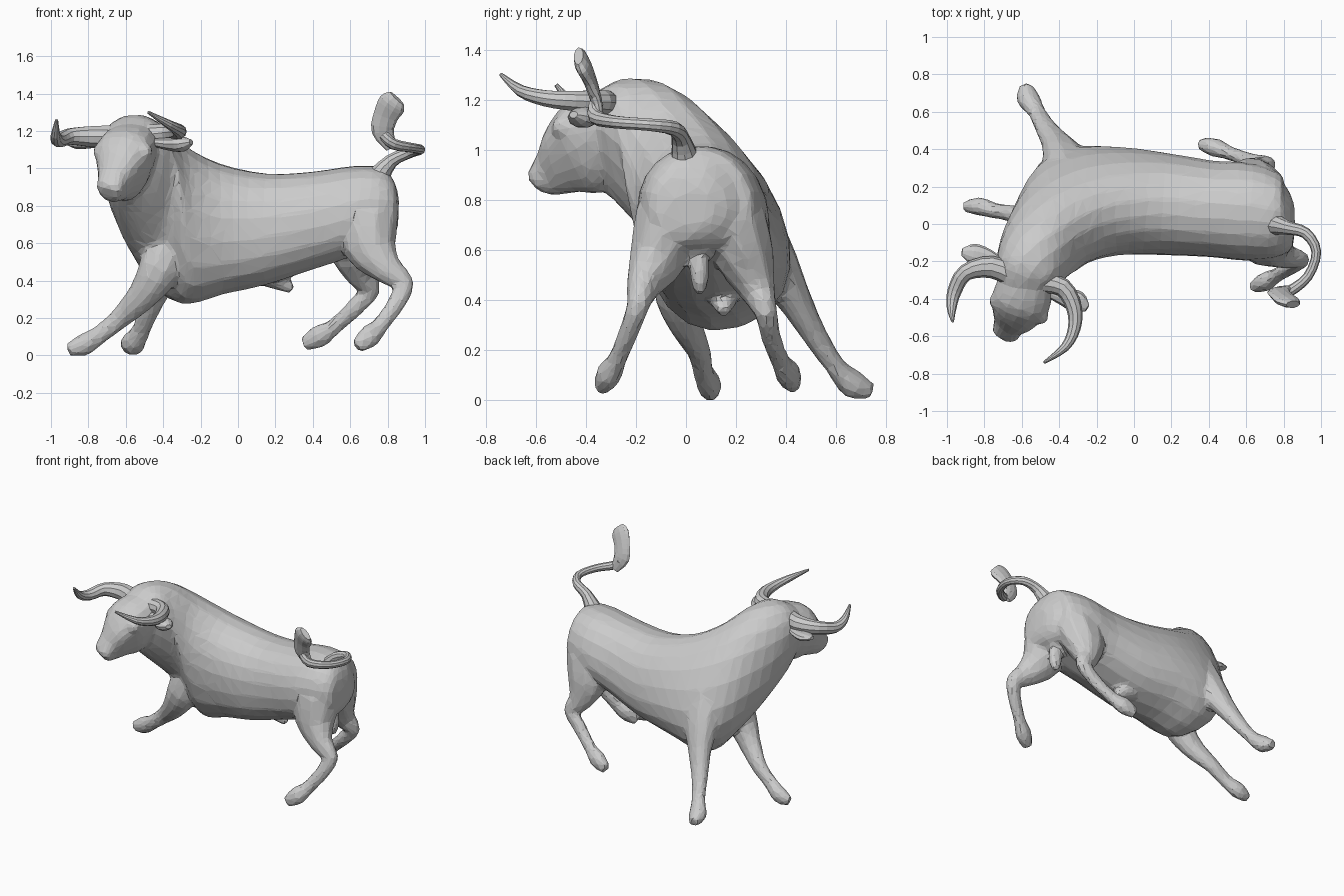
import bpy
import bmesh
import math
from mathutils import Vector

cube = bpy.data.objects.get("Cube")
if cube:
    bpy.data.objects.remove(cube, do_unlink=True)

# One plain stone grey for the whole sculpture
grey = bpy.data.materials.new("stone_grey")
grey.use_nodes = True
colour = (0.6, 0.6, 0.6, 1)
grey.diffuse_color = colour
grey.node_tree.nodes["Principled BSDF"].inputs["Base Color"].default_value = colour


def refine(rows, steps=3):
    """Smoothly interpolate rows of numbers (Catmull-Rom)."""
    rows = [Vector(row) for row in rows]
    last = len(rows) - 1
    result = []
    for i in range(last):
        a, b, c, d = (rows[min(max(i + k, 0), last)] for k in (-1, 0, 1, 2))
        for s in range(steps):
            t = s / steps
            result.append(b + (c - a) * (t / 2)
                          + (a * 2 - b * 5 + c * 4 - d) * (t * t / 2)
                          + (b * 3 - a - c * 3 + d) * (t ** 3 / 2))
    return result + [rows[last]]


def tangents(centres):
    last = len(centres) - 1
    return [(centres[min(i + 1, last)] - centres[max(i - 1, 0)]).normalized()
            for i in range(last + 1)]


def skin(bm, rings, sides, power=1.0):
    """Skin rings given as (centre, side vector, up vector, taper) and cap the ends."""
    def soft(value):
        return math.copysign(abs(value) ** power, value)

    loops = []
    for centre, side, up, taper in rings:
        loop = []
        for k in range(sides):
            angle = math.tau * k / sides
            across, height = soft(math.cos(angle)), soft(math.sin(angle))
            loop.append(bm.verts.new(centre + side * across * (1 + taper * height) + up * height))
        loops.append(loop)
    for low, high in zip(loops, loops[1:]):
        for k in range(sides):
            n = (k + 1) % sides
            bm.faces.new((low[k], low[n], high[n], high[k]))
    bm.faces.new(loops[0])
    bm.faces.new(loops[-1])


def ribs(bm, rows):
    """Loft sections given by a top point, a bottom point, a half width and a taper."""
    rows = refine(rows)
    tops = [Vector(r[0:3]) for r in rows]
    bottoms = [Vector(r[3:6]) for r in rows]
    centres = [(a + b) / 2 for a, b in zip(tops, bottoms)]
    rings = []
    for row, top, centre, along in zip(rows, tops, centres, tangents(centres)):
        up = top - centre
        rings.append((centre, up.cross(along).normalized() * row[6], up, row[7]))
    skin(bm, rings, 20, 0.9)


def tube(bm, rows, ref, flat=1.0):
    """Loft a tapering limb from rows of x, y, z, radius."""
    rows = refine(rows)
    centres = [Vector(r[0:3]) for r in rows]
    rings = []
    for row, centre, along in zip(rows, centres, tangents(centres)):
        side = along.cross(Vector(ref)).normalized()
        radius = max(row[3], 0.004)
        rings.append((centre, side * radius, side.cross(along) * radius * flat, 0))
    skin(bm, rings, 10)


def blob(bm, centre, radii):
    """Closed ellipsoid."""
    made = bmesh.ops.create_icosphere(bm, subdivisions=2, radius=1)["verts"]
    bmesh.ops.scale(bm, vec=radii, verts=made)
    bmesh.ops.translate(bm, vec=centre, verts=made)


def finish(name, bm):
    bmesh.ops.recalc_face_normals(bm, faces=bm.faces)
    mesh = bpy.data.meshes.new(name)
    bm.to_mesh(mesh)
    bm.free()
    mesh.materials.append(grey)
    obj = bpy.data.objects.new(name, mesh)
    bpy.context.scene.collection.objects.link(obj)
    return obj


UP = (0, 0, 1)
SIDE = (0, 1, 0)
body = bmesh.new()

# Torso and neck, from the rump to the poll
ribs(body, [
    (.86, .03, .84, .855, .06, .7, .06, 0),
    (.835, .02, .93, .835, .06, .65, .15, -.1),
    (.77, 0, 1, .78, .07, .6, .22, -.1),
    (.62, .02, 1.01, .6, .1, .53, .26, -.1),
    (.4, .03, .98, .42, .12, .47, .255, -.1),
    (.15, .05, .97, .15, .15, .38, .27, -.12),
    (-.1, .02, 1.02, -.08, .2, .34, .28, -.14),
    (-.28, -.05, 1.12, -.28, .22, .29, .285, -.16),
    (-.4, -.13, 1.23, -.41, .17, .33, .27, -.12),
    (-.49, -.19, 1.28, -.51, .02, .5, .215, .14),
    (-.55, -.27, 1.28, -.59, -.19, .71, .18, .24),
    (-.6, -.34, 1.24, -.61, -.31, .82, .13, .3),
])

# Head, from the poll to the muzzle
ribs(body, [
    (-.56, -.3, 1.25, -.57, -.27, .92, .14, .2),
    (-.61, -.46, 1.2, -.6, -.33, .83, .15, .3),
    (-.65, -.54, 1.1, -.63, -.43, .83, .115, .3),
    (-.68, -.58, 1, -.66, -.5, .82, .08, .2),
    (-.69, -.62, .93, -.68, -.54, .82, .07, .2),
    (-.7, -.625, .9, -.69, -.58, .84, .05, 0),
])

# Limbs, from the shoulder or hip down to the hoof
front_left = [
    (-.33, .25, .75, .13), (-.37, .35, .55, .12), (-.42, .44, .39, .082),
    (-.475, .52, .25, .06), (-.52, .6, .13, .05), (-.565, .67, .06, .068),
    (-.58, .745, .035, .036),
]
front_right = [
    (-.37, -.01, .62, .12), (-.42, -.04, .46, .115), (-.51, -.01, .32, .084),
    (-.63, .05, .2, .058), (-.74, .07, .11, .05), (-.83, .095, .055, .06),
    (-.91, .09, .03, .034),
]
hind_right = [
    (.69, -.07, .74, .165), (.71, -.11, .58, .145), (.8, -.17, .46, .085),
    (.885, -.19, .38, .058), (.84, -.23, .27, .048), (.76, -.275, .16, .046),
    (.7, -.31, .1, .062), (.635, -.34, .045, .038),
]
hind_left = [
    (.65, .19, .72, .165), (.63, .24, .56, .145), (.66, .29, .43, .085),
    (.705, .32, .35, .056), (.62, .34, .25, .048), (.51, .38, .15, .045),
    (.43, .41, .1, .062), (.35, .43, .06, .038),
]
for limb in (front_left, front_right, hind_right, hind_left):
    tube(body, limb, SIDE, 0.83)

# Brows, sheath and the pouch between the hind legs
blob(body, (-.73, -.41, 1.09), (.045, .05, .05))
blob(body, (-.5, -.49, 1.09), (.045, .05, .05))
tube(body, [(.14, .15, .44, .07), (.22, .15, .4, .055), (.29, .15, .35, .025)], SIDE)
blob(body, (.73, .055, .52), (.05, .04, .11))

# Fuse the parts, soften the joins and reduce to broad facets
bull = finish("bull_body", body)
fuse = bull.modifiers.new("fuse", 'REMESH')
fuse.mode = 'VOXEL'
fuse.voxel_size = 0.016
soften = bull.modifiers.new("soften", 'SMOOTH')
soften.factor = 0.5
soften.iterations = 3
facet = bull.modifiers.new("facet", 'DECIMATE')
facet.ratio = 0.08

# Horns, ears and tail
extras = {
    "right_horn": ([
        (-.62, -.29, 1.17, .06), (-.76, -.23, 1.17, .06), (-.9, -.26, 1.17, .045),
        (-.96, -.36, 1.15, .038), (-.975, -.45, 1.18, .026), (-.97, -.52, 1.26, .008),
    ], UP, 1),
    "left_horn": ([
        (-.5, -.31, 1.18, .055), (-.38, -.34, 1.19, .05), (-.32, -.45, 1.195, .042),
        (-.32, -.56, 1.205, .034), (-.37, -.66, 1.235, .024), (-.48, -.74, 1.3, .008),
    ], UP, 1),
    "right_ear": ([
        (-.68, -.24, 1.13, .03), (-.78, -.18, 1.13, .045), (-.86, -.16, 1.13, .055),
        (-.92, -.15, 1.14, .02),
    ], UP, .5),
    "left_ear": ([
        (-.46, -.36, 1.14, .03), (-.37, -.39, 1.13, .05), (-.3, -.42, 1.13, .06),
        (-.25, -.45, 1.14, .02),
    ], UP, .7),
    "tail": ([
        (.74, 0, .94, .065), (.82, -.02, 1.04, .038), (.92, -.05, 1.085, .03),
        (.975, -.15, 1.1, .026), (.93, -.28, 1.11, .026), (.83, -.36, 1.13, .03),
        (.78, -.36, 1.18, .03),
    ], UP, 1),
    "tail_tuft": ([
        (.82, -.34, 1.11, .03), (.775, -.36, 1.2, .06), (.79, -.385, 1.28, .066),
        (.825, -.415, 1.345, .075), (.85, -.43, 1.375, .05),
    ], SIDE, .4),
}
for name, (path, ref, flat) in extras.items():
    bm = bmesh.new()
    tube(bm, path, ref, flat)
    finish(name, bm)
